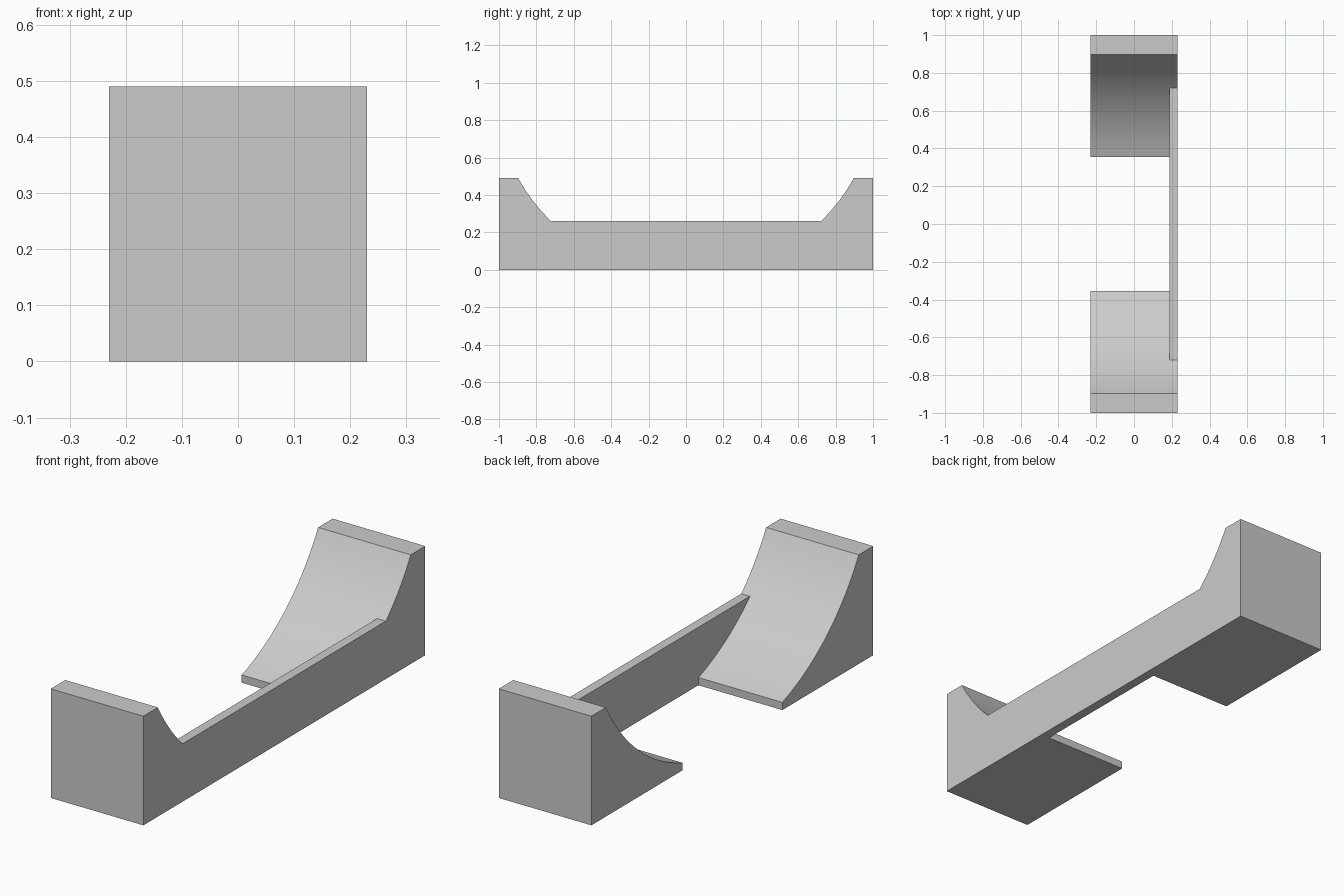
import bpy, bmesh, math

if "Cube" in bpy.data.objects:
    bpy.data.objects.remove(bpy.data.objects["Cube"])

HALF_W = 0.23      # half width of the ramps
TOP = 0.49         # deck height
R, CY, CZ = 0.986, 0.034, 0.967   # circle of the riding surface


def extrude_profile(name, profile, x0, x1):
    """Solid from a (y, z) outline swept along x."""
    bm = bmesh.new()
    face = bm.faces.new([bm.verts.new((x0, y, z)) for y, z in profile])
    out = bmesh.ops.extrude_face_region(bm, geom=[face])
    moved = [v for v in out["geom"] if isinstance(v, bmesh.types.BMVert)]
    bmesh.ops.translate(bm, verts=moved, vec=(x1 - x0, 0, 0))
    bmesh.ops.recalc_face_normals(bm, faces=bm.faces)
    mesh = bpy.data.meshes.new(name)
    bm.to_mesh(mesh)
    bm.free()
    obj = bpy.data.objects.new(name, mesh)
    bpy.context.collection.objects.link(obj)
    bpy.ops.object.select_all(action='DESELECT')
    obj.select_set(True)
    bpy.context.view_layer.objects.active = obj
    bpy.ops.object.shade_smooth_by_angle(angle=math.radians(25))
    return obj


# Curved ramps with a flat deck, one at each end
a0, a1, n = math.radians(19), math.radians(61.1), 24
curve = []
for i in range(n + 1):
    a = a0 + (a1 - a0) * i / n
    curve.append((CY + R * math.sin(a), CZ - R * math.cos(a)))
curve[-1] = (0.897, TOP)
outline = [(curve[0][0], 0)] + curve + [(1, TOP), (1, 0)]
for name, side in (("front_ramp", -1), ("back_ramp", 1)):
    extrude_profile(name, [(side * y, z) for y, z in outline], -HALF_W, HALF_W)

# Low side wall joining the ramps, ends buried under the curves
extrude_profile("side_wall", [(-0.72, 0), (0.72, 0), (0.72, 0.26), (-0.72, 0.26)],
                0.187, HALF_W)
